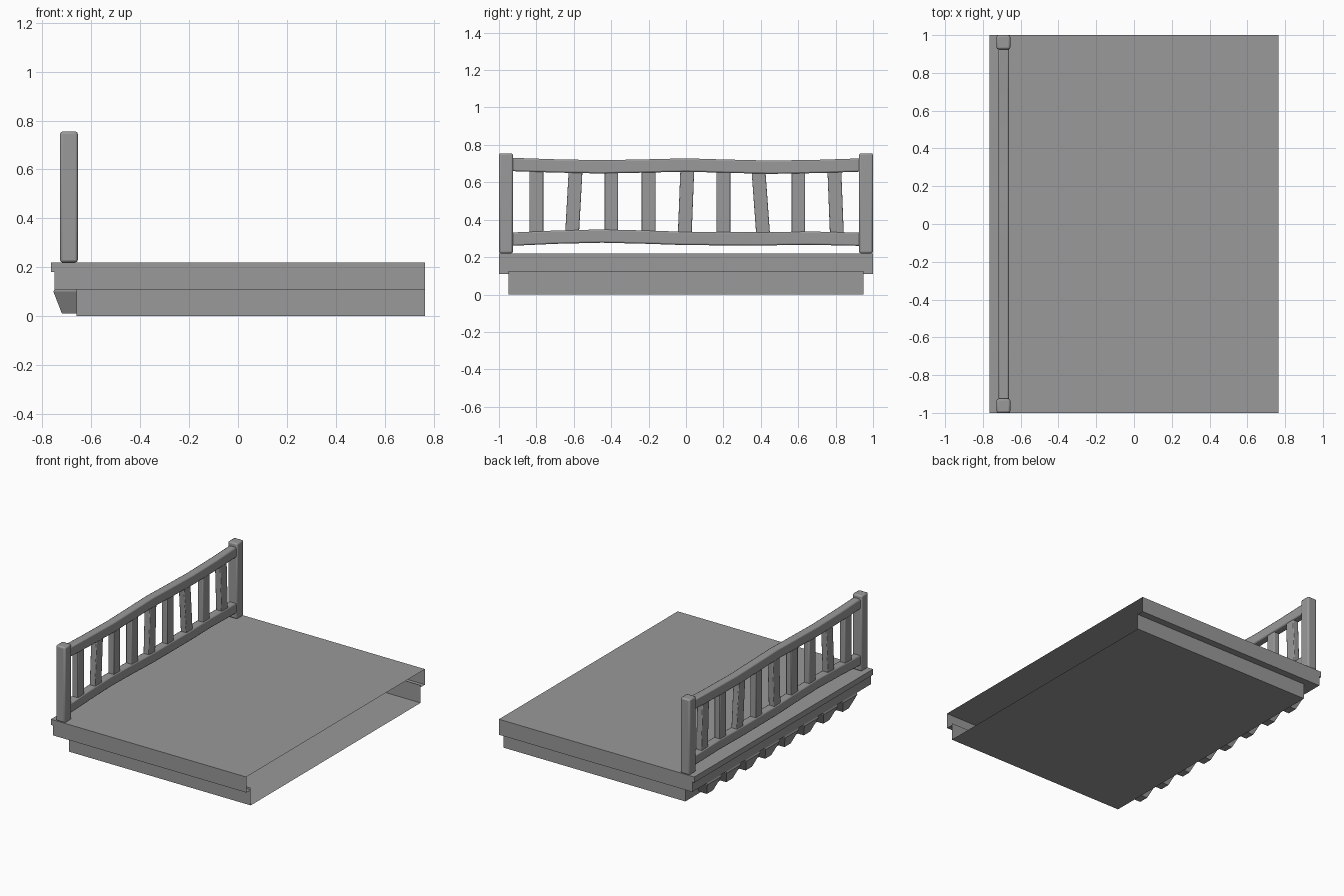
import bpy, bmesh
from math import radians

cube = bpy.data.objects.get("Cube")
if cube:
    bpy.data.objects.remove(cube, do_unlink=True)

stone = bpy.data.materials.new("warm_free_grey")
stone.use_nodes = True
GREY = (0.32, 0.32, 0.32, 1)
stone.diffuse_color = GREY
stone.node_tree.nodes["Principled BSDF"].inputs["Base Color"].default_value = GREY


def finish(name, bm, bevel=0.0, recalc=True):
    """Turn a bmesh into a named object, optionally with softened edges."""
    if recalc:
        bmesh.ops.recalc_face_normals(bm, faces=bm.faces)
    mesh = bpy.data.meshes.new(name)
    bm.to_mesh(mesh)
    bm.free()
    mesh.materials.append(stone)
    ob = bpy.data.objects.new(name, mesh)
    bpy.context.collection.objects.link(ob)
    if bevel:
        mod = ob.modifiers.new("soft_edges", 'BEVEL')
        mod.width, mod.segments = bevel, 2
        mod.limit_method, mod.angle_limit = 'ANGLE', radians(40)
        bpy.context.view_layer.objects.active = ob
        ob.select_set(True)
        bpy.ops.object.shade_smooth_by_angle(angle=radians(40))
        ob.select_set(False)
    return ob


def loft(name, rings, bevel=0.0):
    """Skin a solid through a list of four-cornered rings."""
    bm = bmesh.new()
    loops = [[bm.verts.new(p) for p in ring] for ring in rings]
    for a, b in zip(loops, loops[1:]):
        for i in range(4):
            j = (i + 1) % 4
            bm.faces.new((a[i], a[j], b[j], b[i]))
    bm.faces.new(loops[0])
    bm.faces.new(loops[-1])
    return finish(name, bm, bevel)


def flat_ring(x0, x1, y0, y1, z):
    return [(x0, y0, z), (x1, y0, z), (x1, y1, z), (x0, y1, z)]


def upright_ring(x0, x1, y, z0, z1):
    return [(x0, y, z0), (x1, y, z0), (x1, y, z1), (x0, y, z1)]


def box(name, x0, x1, y0, y1, z0, z1, bevel=0.0):
    return loft(name, [flat_ring(x0, x1, y0, y1, z0), flat_ring(x0, x1, y0, y1, z1)], bevel)


WALL_END = 0.765
FRONT = -0.75


def open_tray(name, x0, half, z0, z1, cap_z):
    """Three walls and one horizontal sheet, open where it meets the building."""
    bm = bmesh.new()
    path = [(WALL_END, -half), (x0, -half), (x0, half), (WALL_END, half)]
    low = [bm.verts.new((x, y, z0)) for x, y in path]
    high = [bm.verts.new((x, y, z1)) for x, y in path]
    for i in range(3):
        bm.faces.new((low[i + 1], low[i], high[i], high[i + 1]))
    bm.faces.new(high[::-1] if cap_z == z1 else low)
    return finish(name, bm)


# Floor slab, hollow at the building end, with the lower base beneath it
open_tray("deck", FRONT, 1.0, 0.11, 0.22, 0.22)
open_tray("base", -0.66, 0.95, 0.0, 0.125, 0.0)

# Narrow underside ledge joining deck and base
bm = bmesh.new()
outer = [(WALL_END, -1), (FRONT, -1), (FRONT, 1), (WALL_END, 1)]
inner = [(WALL_END, -0.95), (-0.66, -0.95), (-0.66, 0.95), (WALL_END, 0.95)]
out_v = [bm.verts.new((x, y, 0.11)) for x, y in outer]
in_v = [bm.verts.new((x, y, 0.11)) for x, y in inner]
for i in range(3):
    bm.faces.new((out_v[i], out_v[i + 1], in_v[i + 1], in_v[i]))
for f in bm.faces:
    f.normal_update()
    if f.normal.z > 0:
        f.normal_flip()
finish("underside_ledge", bm, recalc=False)

# Raised lip along the outer edge
box("edge_lip", -0.765, FRONT, -1, 1, 0.18, 0.22)

# Tapered beam ends under the outer edge
for i in range(8):
    y = (i - 3.5) * 0.217
    loft(f"beam_end_{i + 1}", [flat_ring(-0.72, -0.655, y - 0.035, y + 0.035, 0.01),
                               flat_ring(-0.755, -0.655, y - 0.08, y + 0.08, 0.1),
                               flat_ring(-0.75, -0.655, y - 0.08, y + 0.08, 0.11)])

# Railing posts
for side, label in ((-1, "right"), (1, "left")):
    box(f"{label}_post", -0.728, -0.655, side * 0.9625 - 0.0375,
        side * 0.9625 + 0.0375, 0.22, 0.755, 0.01)

# Slightly wavy rails: (y, underside height)
top_path = [(-0.94, 0.66), (-0.7, 0.652), (-0.45, 0.647), (-0.2, 0.652), (0, 0.657),
            (0.2, 0.651), (0.45, 0.645), (0.7, 0.649), (0.94, 0.657)]
low_path = [(-0.94, 0.26), (-0.7, 0.271), (-0.45, 0.277), (-0.2, 0.271), (0, 0.264),
            (0.4, 0.262), (0.65, 0.266), (0.94, 0.26)]
for name, path in (("top_rail", top_path), ("bottom_rail", low_path)):
    loft(name, [upright_ring(-0.718, -0.662, y, z, z + 0.071) for y, z in path], 0.008)

# Balusters, some leaning: index -> sideways shift of the top
lean = {1: 0.02, 4: 0.014, 6: -0.026, 8: -0.014}
for i in range(9):
    y, d = (i - 4) * 0.2, lean.get(i, 0) / 2
    loft(f"baluster_{i + 1}",
         [flat_ring(-0.712, -0.668, y - d - 0.037, y - d + 0.037, 0.31),
          flat_ring(-0.712, -0.668, y + d - 0.037, y + d + 0.037, 0.67)], 0.005)
